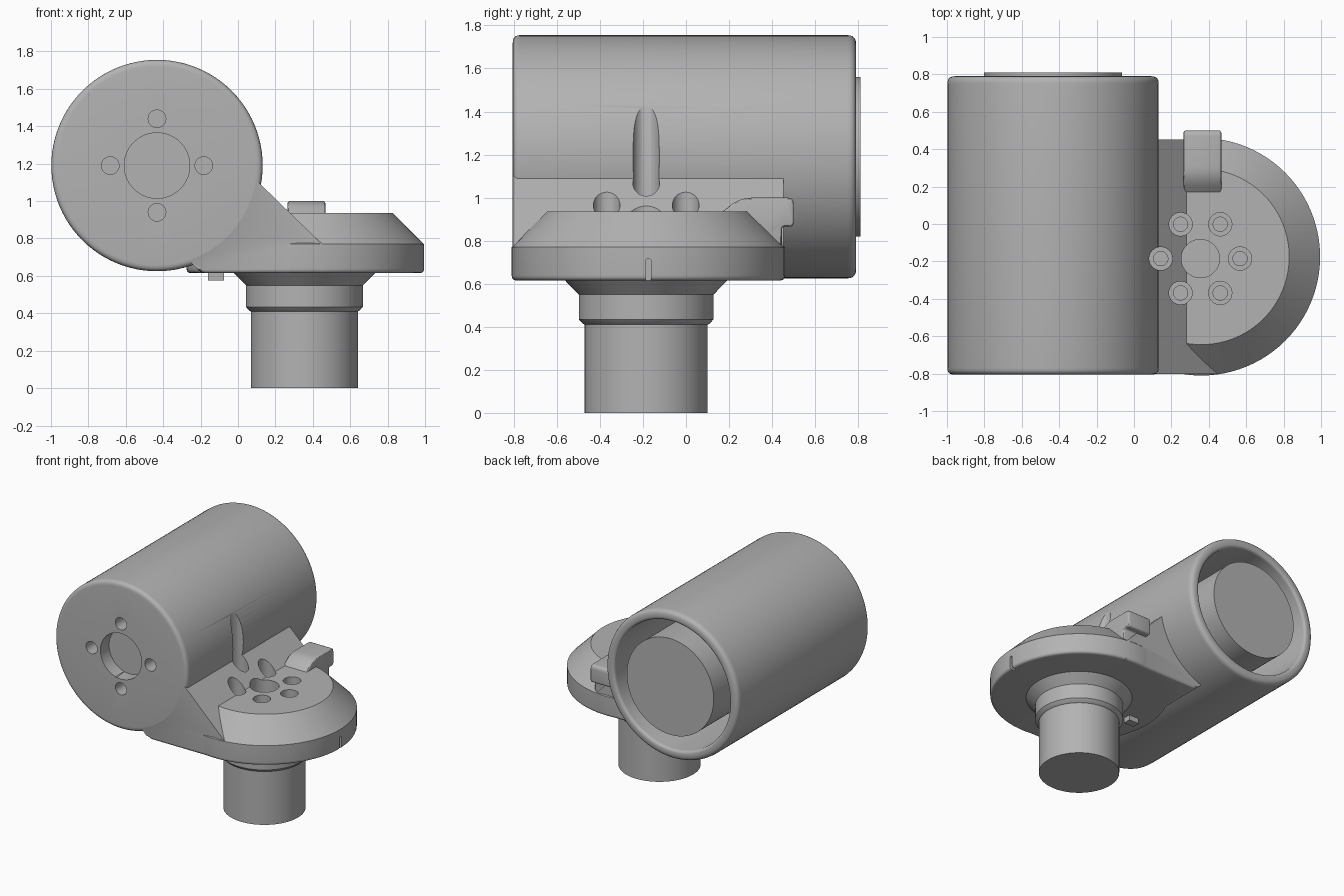
import bpy, bmesh, math
from mathutils import Matrix, Vector

cube = bpy.data.objects.get("Cube")
if cube:
    bpy.data.objects.remove(cube)

grey = bpy.data.materials.new("machined grey")
grey.use_nodes = True
COLOUR = (0.45, 0.45, 0.45, 1)
grey.diffuse_color = COLOUR
grey.node_tree.nodes["Principled BSDF"].inputs["Base Color"].default_value = COLOUR

SEG = 96
BARREL = (-0.433, 1.19)      # barrel axis in x, z
HUB = (0.36, -0.175)         # flange axis in x, y
BOLT = (0.355, -0.185)       # bolt circle centre in x, y


def add_object(name, bm):
    bmesh.ops.remove_doubles(bm, verts=bm.verts, dist=1e-5)
    bmesh.ops.recalc_face_normals(bm, faces=bm.faces)
    mesh = bpy.data.meshes.new(name)
    bm.to_mesh(mesh)
    bm.free()
    mesh.materials.append(grey)
    ob = bpy.data.objects.new(name, mesh)
    bpy.context.collection.objects.link(ob)
    return ob


def rounded(points):
    """Turn (u, v, fillet) corners into a polyline with soft corners."""
    out = []
    for i, p in enumerate(points):
        c = Vector(p[:2])
        if len(p) < 3:
            out.append(c)
            continue
        a = Vector(points[i - 1][:2])
        b = Vector(points[(i + 1) % len(points)][:2])
        a = c + (a - c).normalized() * p[2]
        b = c + (b - c).normalized() * p[2]
        for k in range(6):
            t = k / 5
            out.append(a * (1 - t) ** 2 + c * 2 * t * (1 - t) + b * t * t)
    return out


def lathe(name, points, matrix):
    """Revolve a (radius, height) profile that starts and ends on the axis."""
    bm = bmesh.new()
    vs = [bm.verts.new((u, 0, v)) for u, v in rounded(points)]
    es = [bm.edges.new(pair) for pair in zip(vs, vs[1:])]
    bmesh.ops.spin(bm, geom=vs + es, axis=(0, 0, 1), cent=(0, 0, 0),
                   steps=SEG, angle=math.tau, use_merge=True)
    bm.transform(matrix)
    return add_object(name, bm)


def prism(name, points, axis, lo, hi, bevel=0, rule=None):
    """Extrude a flat outline along x (outline in y, z) or y (outline in x, z)."""
    def place(p, d):
        return (d, p[0], p[1]) if axis == "x" else (p[0], d, p[1])
    bm = bmesh.new()
    face = bm.faces.new([bm.verts.new(place(p, lo)) for p in rounded(points)])
    geom = bmesh.ops.extrude_face_region(bm, geom=[face])["geom"]
    shift = Vector(place((0, 0), hi - lo))
    bmesh.ops.translate(bm, vec=shift,
                        verts=[g for g in geom if isinstance(g, bmesh.types.BMVert)])
    bmesh.ops.recalc_face_normals(bm, faces=bm.faces)
    if bevel:
        k = 0 if axis == "x" else 1
        edges = [e for e in bm.edges
                 if abs(e.verts[0].co[k] - e.verts[1].co[k]) < 1e-5
                 and (rule is None or rule(e))]
        bmesh.ops.bevel(bm, geom=edges, offset=bevel, segments=3,
                        profile=0.5, affect="EDGES")
    return add_object(name, bm)


def combine(target, other, operation):
    mod = target.modifiers.new(operation, "BOOLEAN")
    mod.operation, mod.solver, mod.object = operation, "EXACT", other
    bpy.context.view_layer.objects.active = target
    bpy.ops.object.modifier_apply(modifier=mod.name)
    bpy.data.objects.remove(other)


def upright(x, y):
    return Matrix.Translation((x, y, 0))


def lying(x, z):
    # local z runs along world y
    return Matrix.Translation((x, 0, z)) @ Matrix.Rotation(-math.pi / 2, 4, "X")


def drill(target, matrix, radius, lo, hi):
    cutter = lathe("cutter", [(0, lo), (radius, lo), (radius, hi), (0, hi)], matrix)
    cutter.hide_render = True
    combine(target, cutter, "DIFFERENCE")


# Barrel: a cup lying along y, open at the back
housing = lathe("housing", [
    (0, -0.805), (0.565, -0.805, 0.035), (0.565, 0.79, 0.04),
    (0.49, 0.79, 0.025), (0.49, -0.7), (0, -0.7)], lying(*BARREL))

# Sloping web between barrel and flange
arc = [(BARREL[0] + 0.53 * math.cos(math.radians(a)),
        BARREL[1] + 0.53 * math.sin(math.radians(a))) for a in range(-70, -9, 6)]
web = prism("web", [(0.11, 1.1), (0.45, 0.77), (0.45, 0.615), (-0.2, 0.615, 0.035),
                    (-0.245, 0.665)] + arc, "y", -0.803, 0.453, 0.018,
            lambda e: max(v.co.z for v in e.verts) < 0.64)
combine(housing, web, "UNION")

# Round flange with a conical top
flange = lathe("flange", [
    (0, 0.615), (0.635, 0.615, 0.025), (0.635, 0.77), (0.47, 0.935), (0, 0.935)],
    upright(*HUB))
combine(housing, flange, "UNION")

# Bolt holes with counterbores, and the centre bore
for i in range(6):
    a = i * math.pi / 3
    spot = upright(BOLT[0] + 0.212 * math.cos(a), BOLT[1] + 0.212 * math.sin(a))
    drill(housing, spot, 0.062, 0.87, 2)
    drill(housing, spot, 0.038, 0.75, 0.9)
drill(housing, upright(*BOLT), 0.102, 0.76, 1.2)

# Mounting holes in the front wall of the barrel
drill(housing, lying(*BARREL), 0.175, -0.9, -0.6)
for i in range(4):
    a = i * math.pi / 2
    drill(housing, lying(BARREL[0] + 0.25 * math.cos(a),
                         BARREL[1] + 0.25 * math.sin(a)), 0.047, -0.9, -0.6)

# Index notch in the flange rim
notch = prism("notch_cutter", [(-0.187, 0.55), (-0.163, 0.55), (-0.163, 0.715, 0.01),
                               (-0.187, 0.715, 0.01)], "x", 0.965, 1.1)
notch.hide_render = True
combine(housing, notch, "DIFFERENCE")

# Motor inside the barrel
motor = lathe("motor", [(0, -0.7), (0.37, -0.7), (0.37, 0.81), (0, 0.81)],
              lying(*BARREL))

# Stepped shaft under the flange
shaft = lathe("shaft", [
    (0, 0), (0.286, 0), (0.286, 0.41), (0.295, 0.415), (0.313, 0.435),
    (0.313, 0.55), (0.378, 0.616), (0.378, 0.63), (0, 0.63)], upright(*BOLT))

# Catch tab on the flange and locating peg underneath
tab = prism("tab", [
    (0.17, 0.83), (0.17, 0.935), (0.25, 1.0, 0.06), (0.5, 1.0, 0.03),
    (0.5, 0.865, 0.02), (0.445, 0.865, 0.015), (0.445, 0.78), (0.3, 0.78)],
    "x", 0.265, 0.467, 0.012)
peg = prism("locating_peg", [(-0.16, 0.575), (-0.075, 0.575), (-0.075, 0.64),
                             (-0.16, 0.64)], "y", -0.2, -0.14)

# Smooth curved faces while keeping machined edges crisp
bpy.ops.object.select_all(action="DESELECT")
for ob in (housing, motor, shaft, tab, peg):
    ob.select_set(True)
bpy.context.view_layer.objects.active = housing
bpy.ops.object.shade_smooth_by_angle(angle=math.radians(30))
